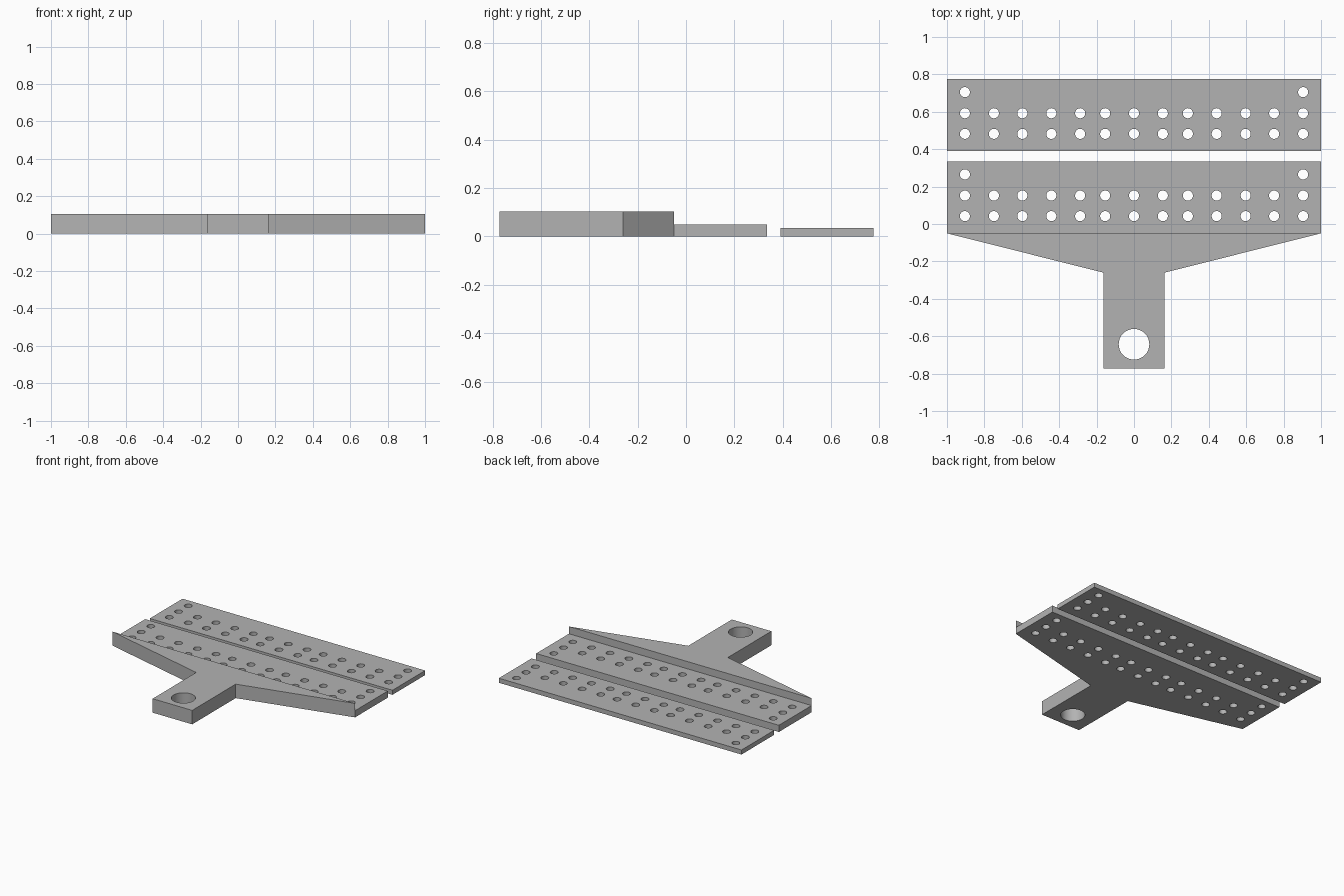
import bpy, bmesh, math
from mathutils import Matrix

cube = bpy.data.objects.get("Cube")
if cube:
    bpy.data.objects.remove(cube, do_unlink=True)

grey = bpy.data.materials.new("plain grey")
grey.use_nodes = True
colour = (0.45, 0.45, 0.45, 1)
grey.diffuse_color = colour
grey.node_tree.nodes["Principled BSDF"].inputs["Base Color"].default_value = colour

HEAD_TOP, STEP_TOP, STRIP_TOP = 0.104, 0.05, 0.034
HEAD_EDGE = -0.05
PLATE_DEPTH = 0.385
STRIP_EDGE = 0.39


def make_object(name, bm):
    bmesh.ops.recalc_face_normals(bm, faces=bm.faces)
    mesh = bpy.data.meshes.new(name)
    bm.to_mesh(mesh)
    bm.free()
    obj = bpy.data.objects.new(name, mesh)
    bpy.context.collection.objects.link(obj)
    mesh.materials.append(grey)
    return obj


def prism(name, outline, bottom, top):
    """Extrude a flat outline upwards."""
    bm = bmesh.new()
    face = bm.faces.new([bm.verts.new((x, y, bottom)) for x, y in outline])
    up = bmesh.ops.extrude_face_region(bm, geom=[face])["geom"]
    verts = [v for v in up if isinstance(v, bmesh.types.BMVert)]
    bmesh.ops.translate(bm, verts=verts, vec=(0, 0, top - bottom))
    return make_object(name, bm)


def box(name, x, y0, y1, bottom, top):
    return prism(name, [(-x, y0), (x, y0), (x, y1), (-x, y1)], bottom, top)


def drills(name, holes):
    """Vertical cylinders, one per (x, y, radius)."""
    bm = bmesh.new()
    for x, y, r in holes:
        bmesh.ops.create_cone(bm, cap_ends=True, segments=32, radius1=r, radius2=r,
                              depth=0.5, matrix=Matrix.Translation((x, y, 0)))
    return make_object(name, bm)


def cut(obj, cutter):
    cutter.hide_render = True
    mod = obj.modifiers.new("cut", "BOOLEAN")
    mod.operation, mod.solver, mod.object = "DIFFERENCE", "EXACT", cutter
    bpy.context.view_layer.objects.active = obj
    bpy.ops.object.modifier_apply(modifier=mod.name)
    bpy.data.objects.remove(cutter, do_unlink=True)


def plate_holes(edge):
    """Two full rows of holes and one hole in each far corner."""
    half = [0.154, 0.288, 0.442, 0.597, 0.749, 0.904]
    columns = [-x for x in half] + [0] + half
    holes = [(x, edge + dy, 0.027) for dy in (0.092, 0.202) for x in columns]
    return holes + [(s * half[-1], edge + 0.315, 0.027) for s in (-1, 1)]


# Handle, tapered head and stepped front plate as one solid
plate_back = HEAD_EDGE + PLATE_DEPTH
right_side = [(0.163, -0.772), (0.163, -0.26), (1, HEAD_EDGE), (1, plate_back)]
outline = right_side + [(-x, y) for x, y in reversed(right_side)]
handle_plate = prism("handle_plate", outline, 0, HEAD_TOP)
cut(handle_plate, box("step_cutter", 1.2, HEAD_EDGE, 0.6, STEP_TOP, 0.5))
cut(handle_plate, drills("handle_drills", plate_holes(HEAD_EDGE) + [(0, -0.643, 0.082)]))

# Loose clamping strip behind it
clamp_strip = box("clamp_strip", 1, STRIP_EDGE, STRIP_EDGE + PLATE_DEPTH, 0, STRIP_TOP)
cut(clamp_strip, drills("strip_drills", plate_holes(STRIP_EDGE)))

# Round hole walls, crisp plate edges
for obj in (handle_plate, clamp_strip):
    bpy.ops.object.select_all(action="DESELECT")
    obj.select_set(True)
    bpy.context.view_layer.objects.active = obj
    bpy.ops.object.shade_smooth_by_angle(angle=math.radians(30))
